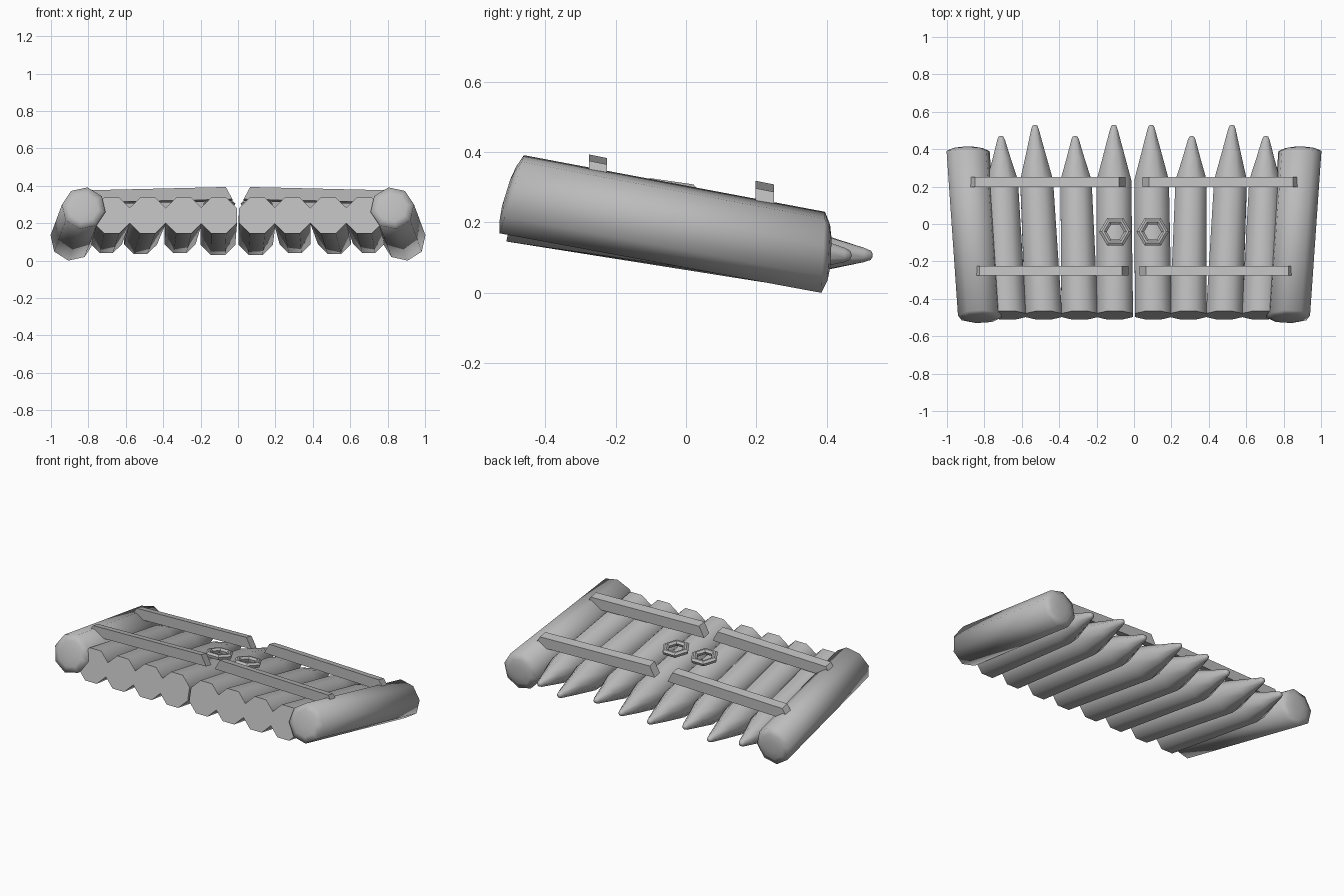
import bpy, bmesh, math
from mathutils import Vector

if "Cube" in bpy.data.objects:
    bpy.data.objects.remove(bpy.data.objects["Cube"])

mat = bpy.data.materials.new("light_grey")
mat.diffuse_color = (0.5, 0.5, 0.5, 1)
mat.use_nodes = True
mat.node_tree.nodes["Principled BSDF"].inputs["Base Color"].default_value = mat.diffuse_color


def finish(name, bm, smooth=None):
    bmesh.ops.recalc_face_normals(bm, faces=bm.faces)
    mesh = bpy.data.meshes.new(name)
    bm.to_mesh(mesh)
    bm.free()
    mesh.materials.append(mat)
    ob = bpy.data.objects.new(name, mesh)
    bpy.context.collection.objects.link(ob)
    if smooth:
        bpy.ops.object.select_all(action='DESELECT')
        ob.select_set(True)
        bpy.context.view_layer.objects.active = ob
        bpy.ops.object.shade_smooth_by_angle(angle=math.radians(smooth))
    return ob


def skin(name, sections, sides=8, phase=22.5, smooth=None, closed=False):
    """Joins regular polygons given as (centre, radius, normal)."""
    bm = bmesh.new()
    rings = []
    for c, r, n in sections:
        n = Vector(n).normalized()
        u = Vector((1, 0, 0))
        u = (u - n * u.dot(n)).normalized()
        v = n.cross(u)
        angles = [math.radians(phase) + math.tau * i / sides for i in range(sides)]
        rings.append([bm.verts.new(Vector(c) + (u * math.cos(a) + v * math.sin(a)) * r)
                      for a in angles])
    pairs = list(zip(rings, rings[1:]))
    if closed:
        pairs.append((rings[-1], rings[0]))
    else:
        bm.faces.new(rings[0])
        bm.faces.new(rings[-1])
    for a, b in pairs:
        for i in range(sides):
            j = (i + 1) % sides
            bm.faces.new((a[i], a[j], b[j], b[i]))
    return finish(name, bm, smooth)


def crossbar(name, side, y, x_in, x_out, z_in, z_out):
    """Sloping bar whose ends are chamfered, longer along the bottom."""
    bm = bmesh.new()
    outline = [(x_in + 0.035, z_in), (x_out - 0.03, z_out),
               (x_out, z_out - 0.045), (x_out, z_out - 0.065), (x_in, z_in - 0.065)]
    loops = [[bm.verts.new((side * x, y + dy, z - dy * 0.2)) for x, z in outline]
             for dy in (-0.026, 0.026)]
    bm.faces.new(loops[0])
    bm.faces.new(loops[1])
    n = len(outline)
    for i in range(n):
        j = (i + 1) % n
        bm.faces.new((loops[0][i], loops[0][j], loops[1][j], loops[1][i]))
    finish(name, bm)


# Front x, tip x, tip y and radius at the shoulder of each pointed log
LOGS = [(0.103, 0.10, 0.53, 0.1), (0.29, 0.312, 0.47, 0.09),
        (0.483, 0.527, 0.53, 0.095), (0.675, 0.708, 0.47, 0.09)]

for side, label in ((-1, "left"), (1, "right")):
    # Pointed logs: straight shaft, then a cone that levels out to a blunt tip
    for n, (xf, xt, yt, r) in enumerate(LOGS):
        shift = -0.008 if n == 0 else -0.003
        front = Vector((side * xf, -0.488, 0.241))
        shoulder = Vector((side * (xf + (xt - xf) * 0.8) + shift * 0.8, 0.23, 0.122))
        tip = Vector((side * xt + shift, yt, 0.106))
        level = (0, 1, -0.05)
        skin(f"{label}_pointed_log_{n + 1}",
             [(front, 0.106, (0, 1, -0.24)), (shoulder, r, (0, 1, -0.14)),
              (shoulder.lerp(tip, 0.5), r * 0.58, level),
              (shoulder.lerp(tip, 0.92), 0.022, level),
              (shoulder.lerp(tip, 0.985), 0.014, level), (tip, 0.005, level)], smooth=50)

    # Thick outer post with shallow domed ends
    a = Vector((side * 0.825, -0.495, 0.28))
    b = Vector((side * 0.887, 0.39, 0.115))
    na, nb = Vector((0, 1, -0.31)), Vector((0, 1, -0.045))
    skin(f"{label}_outer_post",
         [(a - na * 0.016, 0.04, na), (a - na * 0.011, 0.08, na), (a, 0.118, na),
          (b, 0.117, nb), (b + nb * 0.016, 0.08, nb), (b + nb * 0.022, 0.04, nb)],
         phase=10 if side < 0 else 35, smooth=100)

    # Crossbars
    crossbar(f"{label}_front_crossbar", side, -0.25, 0.03, 0.855, 0.388, 0.37)
    crossbar(f"{label}_back_crossbar", side, 0.224, 0.045, 0.88, 0.313, 0.292)

    # Hexagonal ring handle
    c = Vector((side * 0.1, -0.042, 0.306))
    up = Vector((0, 0.145, 1)).normalized()
    skin(f"{label}_ring_handle",
         [(c + up * h, r, up) for h, r in ((0, 0.086), (0.011, 0.072), (0.011, 0.06),
                                           (0, 0.046), (-0.018, 0.052), (-0.018, 0.08))],
         sides=6, phase=0, closed=True)
